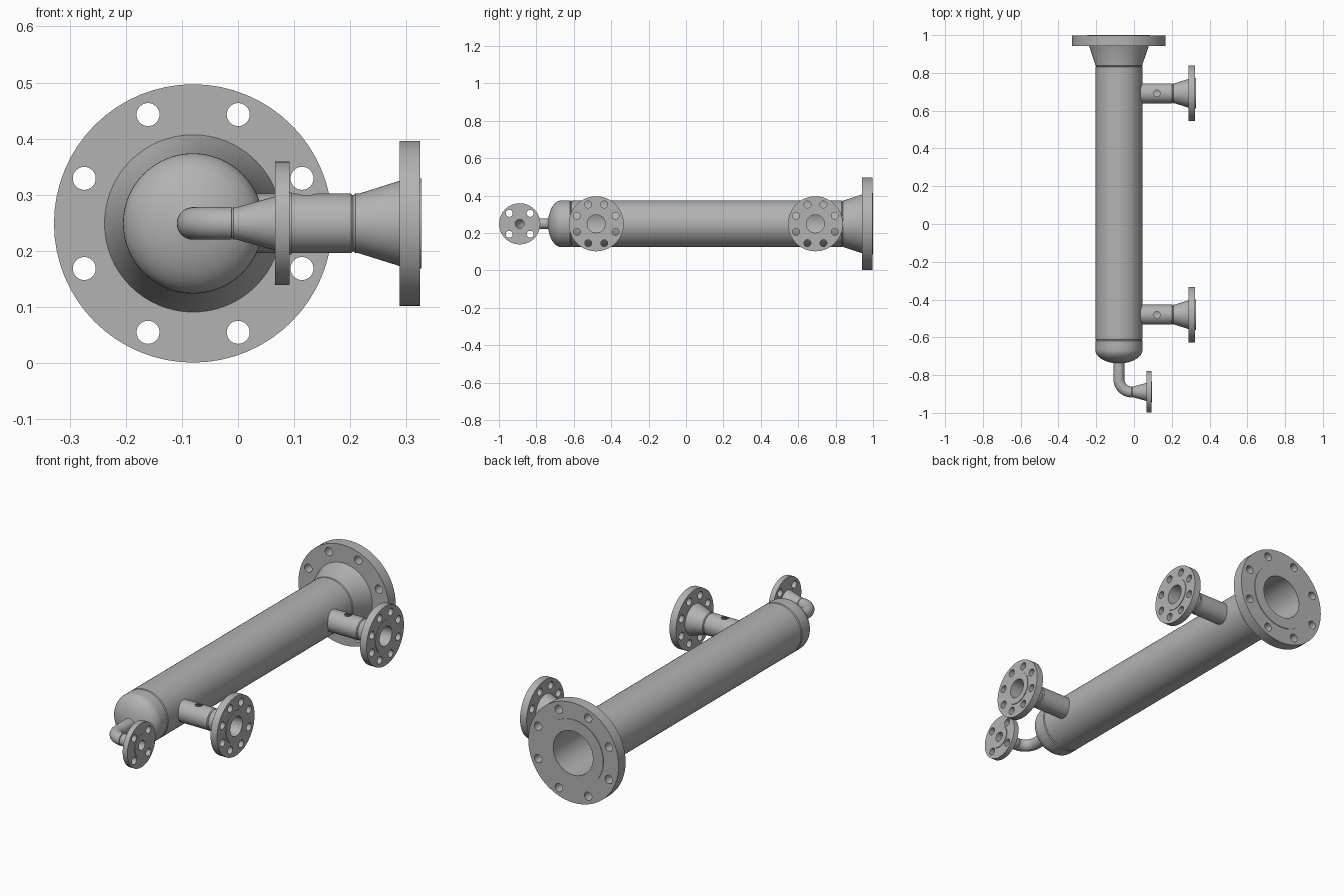
import bpy, bmesh
from math import sin, cos, pi, radians
from mathutils import Vector

if "Cube" in bpy.data.objects:
    bpy.data.objects.remove(bpy.data.objects["Cube"])

X, Y, Z = Vector((1, 0, 0)), Vector((0, 1, 0)), Vector((0, 0, 1))
CX, CZ = -0.08, 0.249          # vessel axis
SEG = 64

steel = bpy.data.materials.new("grey steel")
steel.use_nodes = True
steel.diffuse_color = (0.45, 0.45, 0.45, 1)
steel.node_tree.nodes["Principled BSDF"].inputs["Base Color"].default_value = steel.diffuse_color


def ring(center, axis, r, seg=SEG):
    u = axis.cross(Z)
    u = u.normalized() if u.length > 0.01 else X
    v = u.cross(axis)
    return [center + r * (cos(2 * pi * i / seg) * u + sin(2 * pi * i / seg) * v) for i in range(seg)]


def skin(bm, rings, closed=True):
    """Bridge successive rings; loop round to the first, or cap both ends."""
    vs = [[bm.verts.new(p) for p in r] for r in rings]
    n = len(vs[0])
    for a, b in zip(vs, vs[1:] + vs[:1] if closed else vs[1:]):
        for i in range(n):
            j = (i + 1) % n
            bm.faces.new((a[i], a[j], b[j], b[i]))
    if not closed:
        bm.faces.new(vs[0])
        bm.faces.new(vs[-1])


def finish(name, bm):
    bmesh.ops.recalc_face_normals(bm, faces=bm.faces)
    me = bpy.data.meshes.new(name)
    bm.to_mesh(me)
    bm.free()
    me.materials.append(steel)
    ob = bpy.data.objects.new(name, me)
    bpy.context.collection.objects.link(ob)
    smooth(me)
    return ob


def smooth(me):
    me.shade_smooth()
    me.set_sharp_from_angle(angle=radians(28))


def lathe(name, origin, axis, profile):
    bm = bmesh.new()
    skin(bm, [ring(origin + axis * t, axis, r) for t, r in profile])
    return finish(name, bm)


def drill(ob, holes):
    """Cut cylinders (start, end, radius) out of a part."""
    bm = bmesh.new()
    for a, b, r in holes:
        d = (b - a).normalized()
        skin(bm, [ring(a, d, r, 32), ring(b, d, r, 32)], closed=False)
    cutter = finish("hole_cutter", bm)
    cutter.hide_render = True
    mod = ob.modifiers.new("holes", 'BOOLEAN')
    mod.operation, mod.solver, mod.object = 'DIFFERENCE', 'EXACT', cutter
    dg = bpy.context.evaluated_depsgraph_get()
    me = bpy.data.meshes.new_from_object(ob.evaluated_get(dg))
    ob.modifiers.clear()
    ob.data = me
    smooth(me)
    bpy.data.objects.remove(cutter)


def weld_neck(name, origin, axis, bore, pipe, hub, rim, length, thick, face, bolts, circle, hole):
    """Flange with tapered hub; origin is at the weld, axis points to the mating face."""
    bevel, lip = 0.004, 0.003
    back, front = length - thick - lip, length - lip
    ob = lathe(name, origin, axis, [
        (0, bore), (0, pipe - bevel), (bevel, pipe), (bevel * 2.5, pipe), (back, hub),
        (back, rim), (front, rim), (front, face), (length, face), (length, bore)])
    u = axis.cross(Z)
    holes = []
    for i in range(bolts):
        a = 2 * pi * (i + 0.5) / bolts
        c = origin + circle * (cos(a) * u + sin(a) * Z)
        holes.append((c + axis * (back - 0.01), c + axis * (length + 0.02), hole))
    drill(ob, holes)
    return ob


# Vessel: shell, domed head and end flange
axis0 = Vector((CX, 0, CZ))
R, B, W = 0.125, 0.109, 0.004
shell = lathe("vessel_shell", axis0, Y, [
    (-0.615, B), (-0.615, R - W), (-0.615 + W, R), (0.835 - W, R), (0.835, R - W), (0.835, B)])

OUT, OUT_BORE = 0.029, 0.024


def dome(r, depth, r_min):
    pts = [(-0.665 - depth * sin(a), r * cos(a)) for a in (radians(6 * i) for i in range(15))]
    return [p for p in pts if p[1] > r_min + 0.003] + [(-0.665 - depth, r_min)]


lathe("domed_head", axis0, Y,
      [(-0.615, R - W), (-0.615 - W, R)] + dome(R, 0.073, OUT_BORE)
      + dome(B, 0.06, OUT_BORE)[::-1] + [(-0.615, B)])

weld_neck("end_flange", Vector((CX, 0.835, CZ)), Y, B, R, 0.158, 0.248, 0.165, 0.055, 0.165,
          8, 0.21, 0.0205)

# Side nozzles with small vent holes on top
for label, y in (("front", -0.48), ("rear", 0.692)):
    c = Vector((0, y, CZ))
    pipe = lathe(label + "_nozzle_pipe", c, X, [
        (0.031, 0.048), (0.031, 0.053), (0.205 - W, 0.053), (0.205, 0.050), (0.205, 0.048)])
    drill(pipe, [(c + X * 0.122, c + X * 0.122 + Z * 0.1, 0.017)])
    drill(shell, [(c - X * 0.03, c + X * 0.1, 0.048)])
    weld_neck(label + "_nozzle_flange", c + X * 0.205, X, 0.048, 0.053, 0.076, 0.147,
              0.122, 0.036, 0.08, 8, 0.112, 0.0185)

# Outlet pipe bending from the head towards the side
BEND = 0.068
frames = [(Vector((CX, -0.737, CZ)), -Y)]
for i in range(13):
    a = radians(7.5 * i)
    frames.append((Vector((CX + BEND * (1 - cos(a)), -0.821 - BEND * sin(a), CZ)),
                   Vector((sin(a), -cos(a), 0))))
bm = bmesh.new()
skin(bm, [ring(p, d, OUT) for p, d in frames] + [ring(p, d, OUT_BORE) for p, d in frames[::-1]])
finish("outlet_elbow", bm)
weld_neck("outlet_flange", frames[-1][0], X, OUT_BORE, OUT, 0.048, 0.11, 0.107, 0.026, 0.055,
          4, 0.079, 0.0185)
